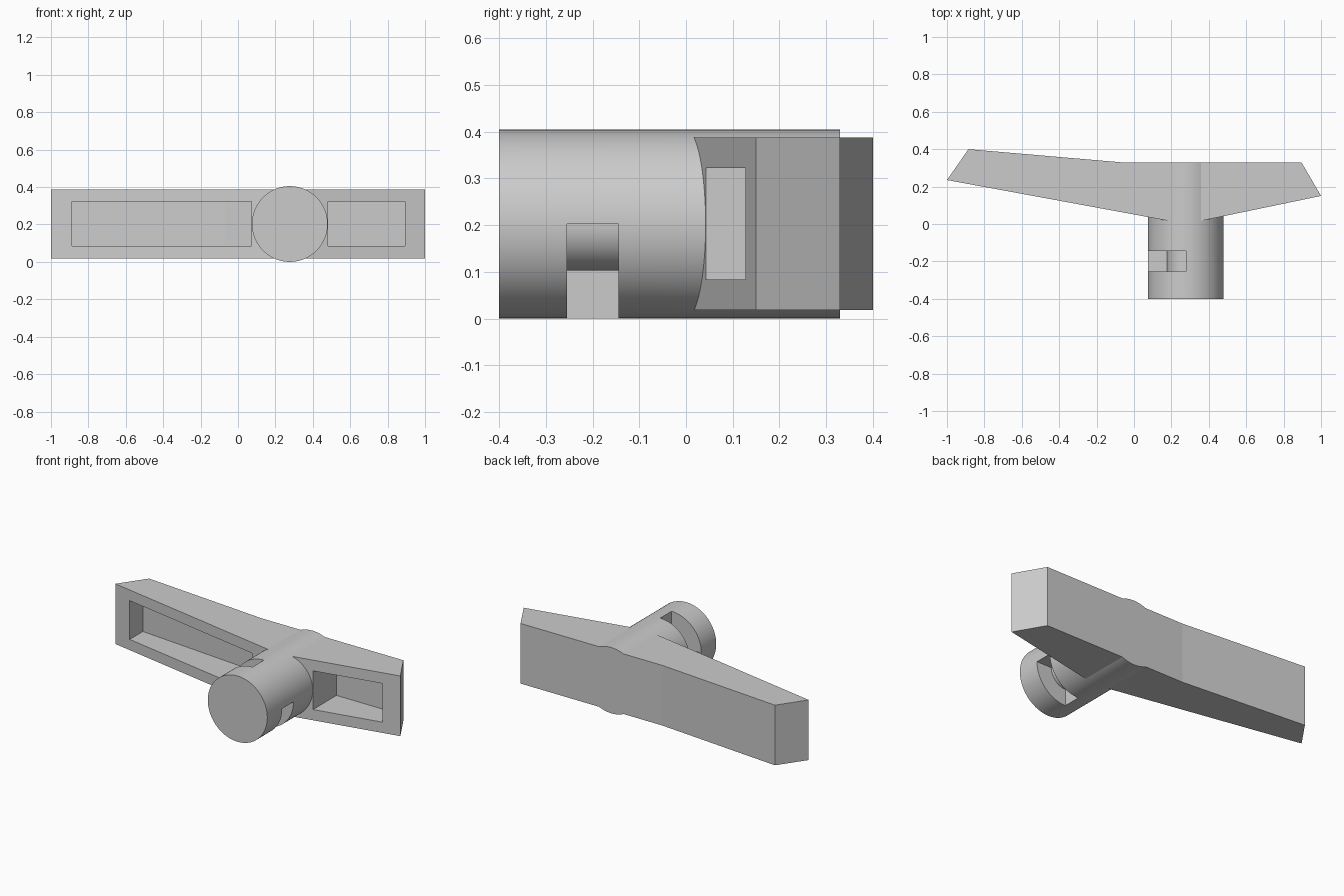
import bpy, bmesh, math
from mathutils import Vector

if "Cube" in bpy.data.objects:
    bpy.data.objects.remove(bpy.data.objects["Cube"])

CX, CZ, R = 0.277, 0.2025, 0.2025   # hub axis and radius


def prism(name, pts, axis, lo, hi):
    """Extrude a 2D outline: axis 'z' uses (x, y) points, axis 'y' uses (x, z)."""
    def place(p, d):
        return Vector((p[0], p[1], d)) if axis == 'z' else Vector((p[0], d, p[1]))
    bm = bmesh.new()
    face = bm.faces.new([bm.verts.new(place(p, lo)) for p in pts])
    ext = bmesh.ops.extrude_face_region(bm, geom=[face])
    new = [v for v in ext['geom'] if isinstance(v, bmesh.types.BMVert)]
    bmesh.ops.translate(bm, verts=new, vec=place((0, 0), hi - lo))
    bmesh.ops.recalc_face_normals(bm, faces=bm.faces)
    me = bpy.data.meshes.new(name)
    bm.to_mesh(me)
    bm.free()
    ob = bpy.data.objects.new(name, me)
    bpy.context.collection.objects.link(ob)
    return ob


def combine(target, other, op):
    """Apply a boolean and remove the helper object."""
    mod = target.modifiers.new("bool", 'BOOLEAN')
    mod.object, mod.operation, mod.solver = other, op, 'EXACT'
    bpy.context.view_layer.objects.active = target
    bpy.ops.object.modifier_apply(modifier=mod.name)
    bpy.data.objects.remove(other)


def arc(r, a0, a1, n):
    return [(CX + r * math.cos(math.radians(a0 + (a1 - a0) * i / n)),
             CZ + r * math.sin(math.radians(a0 + (a1 - a0) * i / n))) for i in range(n + 1)]


# Handle: bent wing outline seen from above
handle = prism("handle", [(-1, 0.235), (CX, 0.0), (1, 0.15), (0.895, 0.33),
                          (-0.07, 0.33), (-0.885, 0.40)], 'z', 0.018, 0.388)

# Recessed pockets in the front faces
for pocket in ([(-0.887, -0.1), (0.073, -0.1), (0.073, 0.27), (-0.07, 0.27), (-0.887, 0.342)],
               [(0.481, -0.1), (0.893, -0.1), (0.893, 0.27), (0.481, 0.27)]):
    combine(handle, prism("pocket_cutter", pocket, 'z', 0.084, 0.322), 'DIFFERENCE')

# Round hub with two quarter-turn slots around an inner core
hub = prism("hub", arc(R, 0, 360, 96)[:-1], 'y', -0.40, 0.33)
for start in (-90, 90):
    outline = arc(0.1, start, start + 90, 24) + arc(0.35, start + 90, start, 8)
    combine(hub, prism("slot_cutter", outline, 'y', -0.255, -0.145), 'DIFFERENCE')

# Join into one solid piece
combine(handle, hub, 'UNION')
handle.name = "lever_handle"
bpy.ops.object.select_all(action='DESELECT')
handle.select_set(True)
bpy.context.view_layer.objects.active = handle
bpy.ops.object.shade_smooth_by_angle(angle=math.radians(15))
# Keep the large flat wing faces crisp
for p in handle.data.polygons:
    c = p.center
    if abs(math.hypot(c.x - CX, c.z - CZ) - R) > 0.01 and c.y > 0:
        p.use_smooth = False
